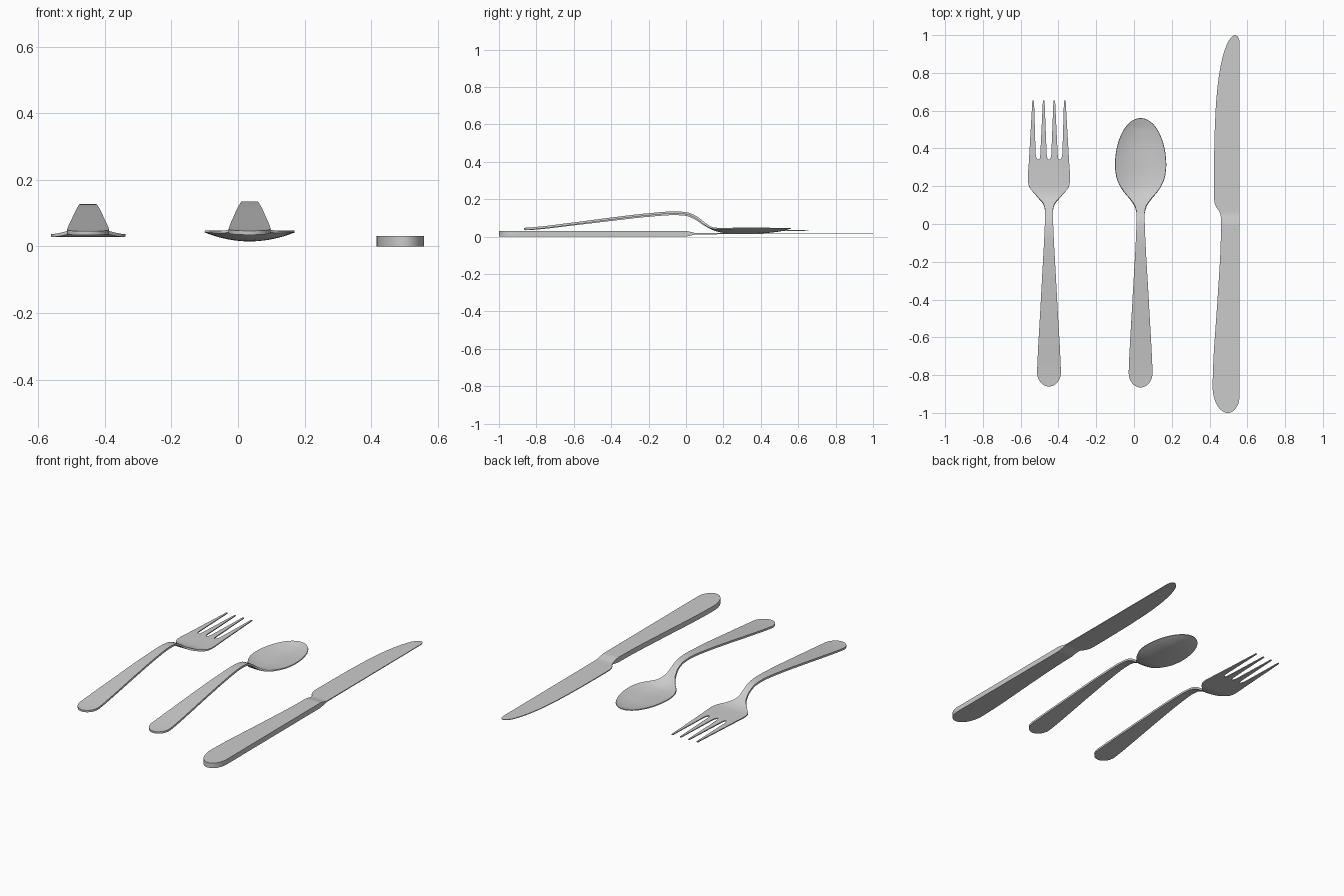
import bpy, bmesh, math

if "Cube" in bpy.data.objects:
    bpy.data.objects.remove(bpy.data.objects["Cube"])


def curve(pts):
    """Smooth, overshoot-free interpolation through (y, value) pairs."""
    d = [(b[1] - a[1]) / (b[0] - a[0]) for a, b in zip(pts, pts[1:])]
    m = [d[0]] + [0 if p * q <= 0 else 2 * p * q / (p + q) for p, q in zip(d, d[1:])] + [d[-1]]

    def f(y):
        if y <= pts[0][0]:
            return pts[0][1]
        for i in range(len(d)):
            (y0, v0), (y1, v1) = pts[i], pts[i + 1]
            if y <= y1:
                h = y1 - y0
                t = (y - y0) / h
                return (v0 * (1 + 2 * t) * (1 - t) ** 2 + v1 * t * t * (3 - 2 * t)
                        + h * m[i] * t * (1 - t) ** 2 + h * m[i + 1] * t * t * (t - 1))
        return pts[-1][1]
    return f


def rounding(d, a, p=2.0):
    """Elliptical end: 0 at the end, 1 at distance a from it."""
    return 1 if d >= a else max(0, 1 - (1 - max(d, 0) / a) ** p) ** (1 / p)


def spaced(a, b, n):
    return [a + (b - a) * (1 - math.cos(math.pi * i / n)) / 2 for i in range(n + 1)]


def sheet(name, ys, row, thick, is_gap=lambda c, y: False):
    """Loft rows of points into a sheet, then thicken it by thick(y)."""
    bm = bmesh.new()
    rows = [[bm.verts.new(p) for p in row(y)] for y in ys]
    for y, a, b in zip(ys, rows, rows[1:]):
        for c in range(len(a) - 1):
            if not is_gap(c, y):
                bm.faces.new((a[c], a[c + 1], b[c + 1], b[c]))
    bmesh.ops.remove_doubles(bm, verts=bm.verts[:], dist=1e-5)
    loose = [v for v in bm.verts if not v.link_faces]
    bmesh.ops.delete(bm, geom=loose, context='VERTS')
    me = bpy.data.meshes.new(name)
    bm.to_mesh(me)
    bm.free()
    ob = bpy.data.objects.new(name, me)
    bpy.context.collection.objects.link(ob)
    top = max(thick(y) for y in ys)
    vg = ob.vertex_groups.new(name="thickness")
    for v in me.vertices:
        vg.add([v.index], thick(v.co.y) / top, 'REPLACE')
    mod = ob.modifiers.new("Solidify", 'SOLIDIFY')
    mod.thickness, mod.offset, mod.vertex_group = top, 0, vg.name
    bpy.ops.object.select_all(action='DESELECT')
    ob.select_set(True)
    bpy.context.view_layer.objects.active = ob
    bpy.ops.object.modifier_apply(modifier=mod.name)
    bpy.ops.object.shade_smooth_by_angle(angle=math.radians(35))
    return ob


# Fork: arched handle, flared head, four tapering tines
SLOT, TIP = 0.34, 0.655
fork_w = curve([(-0.86, 0.065), (-0.78, 0.063), (-0.4, 0.043), (0, 0.022), (0.06, 0.02), (0.1, 0.027),
                (0.15, 0.067), (0.2, 0.106), (0.235, 0.112), (0.34, 0.106), (TIP, 0.088)])
fork_z = curve([(-0.86, 0.04), (-0.82, 0.042), (-0.6, 0.066), (-0.4, 0.09), (-0.2, 0.112), (-0.06, 0.121),
                (0, 0.117), (0.05, 0.098), (0.1, 0.064), (0.15, 0.04), (0.2, 0.033), (TIP, 0.034)])
fork_t = curve([(-0.86, 0.012), (0.1, 0.012), (0.25, 0.007), (TIP, 0.005)])
gap_w = curve([(SLOT, 0.011), (0.45, 0.0155), (TIP, 0.0235)])


def fork_row(y):
    w = fork_w(y) * rounding(y + 0.86, 0.08)
    g = gap_w(y) * rounding(y - SLOT, 0.03) if y > SLOT else 0
    t = (2 * w - 6 * g) / 4
    xs, x = [], -w
    for _ in range(4):
        xs += [x, x + t / 2, x + t]
        x += t + 2 * g
    return [(-0.45 + x, y, fork_z(y)) for x in xs]


sheet("fork", spaced(-0.86, SLOT, 90) + spaced(SLOT, TIP, 28)[1:], fork_row, fork_t,
      lambda c, y: c % 3 == 2)

# Spoon: same handle arch, shallow oval bowl
spoon_w = curve([(-0.865, 0.065), (-0.78, 0.063), (-0.4, 0.043), (0, 0.022), (0.05, 0.021), (0.09, 0.029),
                 (0.13, 0.054), (0.17, 0.088), (0.21, 0.113), (0.25, 0.128), (0.31, 0.135), (0.56, 0.135)])
spoon_mid = curve([(-0.865, 0.041), (-0.82, 0.044), (-0.6, 0.07), (-0.4, 0.096), (-0.2, 0.119), (-0.06, 0.129),
                   (0, 0.125), (0.05, 0.106), (0.1, 0.068), (0.15, 0.037), (0.2, 0.023), (0.28, 0.018),
                   (0.4, 0.02), (0.5, 0.03), (0.56, 0.045)])
spoon_rise = curve([(0.06, 0), (0.12, 0.002), (0.2, 0.021), (0.28, 0.027), (0.4, 0.025),
                    (0.5, 0.015), (0.56, 0)])
spoon_t = curve([(-0.865, 0.012), (0.08, 0.012), (0.2, 0.006), (0.56, 0.005)])


def spoon_row(y):
    w = spoon_w(y) * rounding(y + 0.865, 0.08) * rounding(0.56 - y, 0.25)
    us = [i / 8 for i in range(-8, 9)]
    return [(0.035 + u * w, y, spoon_mid(y) + spoon_rise(y) * u * u) for u in us]


sheet("spoon", spaced(-0.865, 0.1, 60) + spaced(0.1, 0.56, 44)[1:], spoon_row, spoon_t)

# Knife: thick flat handle narrowing into a thin blade with straight spine
knife_l = curve([(-0.85, 0.416), (-0.75, 0.419), (-0.4, 0.442), (-0.1, 0.459), (0.02, 0.461), (0.06, 0.455),
                 (0.085, 0.438), (0.11, 0.427), (0.15, 0.423), (0.4, 0.425), (0.6, 0.432), (0.75, 0.445),
                 (0.87, 0.466), (0.95, 0.491), (1, 0.515)])
knife_t = curve([(-1, 0.031), (-0.01, 0.031), (0.02, 0.022), (0.06, 0.006), (1, 0.004)])


def knife_row(y):
    c = 0.497 if y < 0 else 0.534
    left = c + (knife_l(y) - c) * rounding(y + 1, 0.14) * rounding(1 - y, 0.04)
    right = c + (0.559 - c) * rounding(y + 1, 0.09) * rounding(1 - y, 0.04)
    return [(left + (right - left) * i / 4, y, 0.0155) for i in range(5)]


sheet("knife", spaced(-1, 0, 50) + spaced(0, 1, 60)[1:], knife_row, knife_t)
